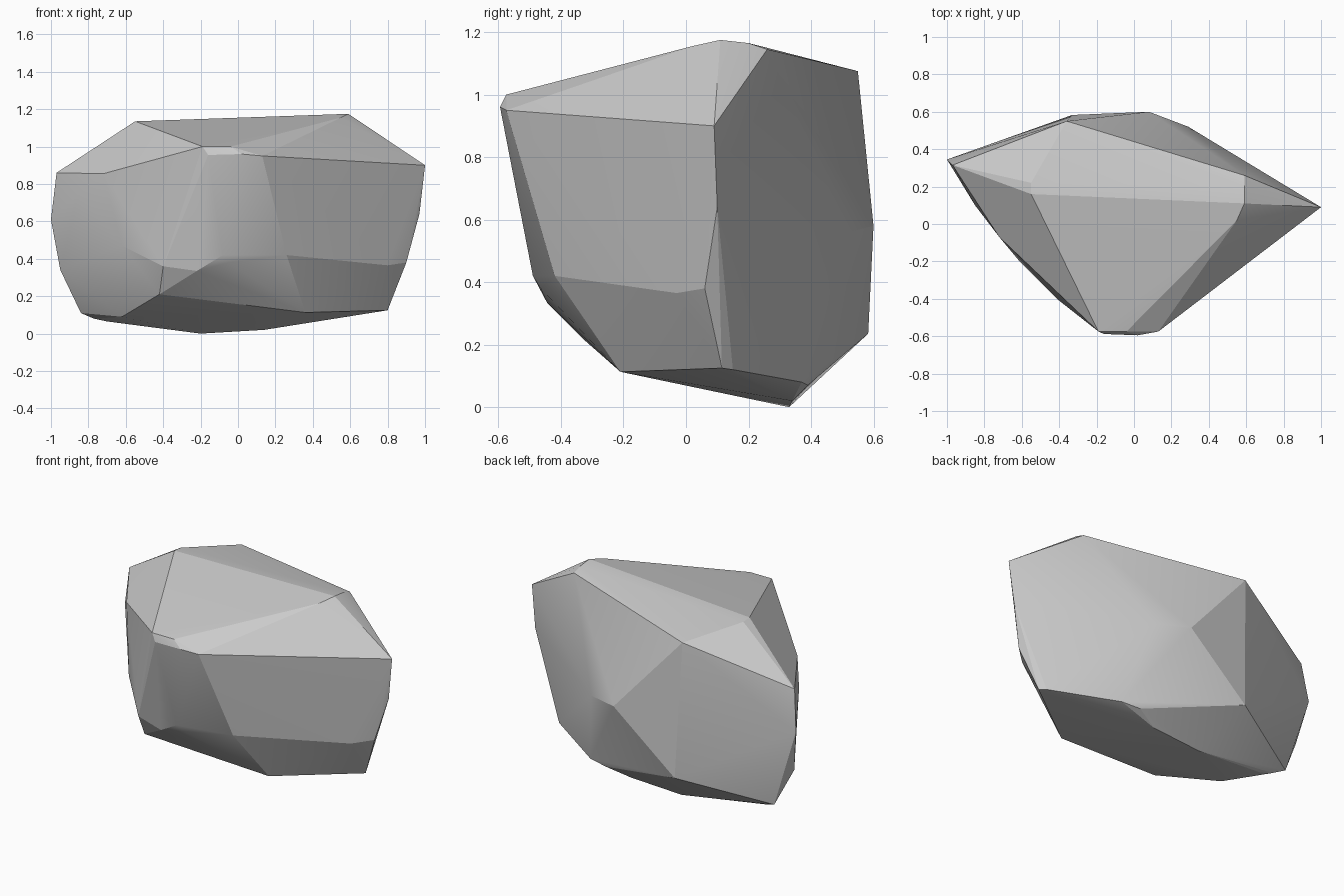
import bpy, bmesh

if "Cube" in bpy.data.objects:
    bpy.data.objects.remove(bpy.data.objects["Cube"])

# Key corners of the faceted boulder, grouped by region; the stone is their convex hull
crown = [(-.55, .16, 1.135), (-.55, .22, 1.13), (-.36, .55, 1.075), (.59, .26, 1.145),
         (.59, .2, 1.165), (.59, .11, 1.175), (.55, .02, 1.155)]
front_lip = [(-.19, -.575, 1.0), (-.04, -.575, 1.0), (.13, -.575, .95),
             (.02, -.595, .96), (-.16, -.588, .955)]
right_edge = [(1, .09, .9), (.97, .1, .64), (.9, .06, .38), (.8, -.03, .365),
              (.8, .115, .125), (.77, .15, .12)]
front_low = [(.26, -.42, .42), (-.08, -.49, .42), (-.05, -.465, .38), (-.22, -.445, .335),
             (-.4, -.41, .36), (-.42, -.32, .21), (.36, -.21, .113)]
left_edge = [(-.97, .315, .86), (-1, .345, .61), (-.95, .29, .34), (-.84, .33, .11),
             (-.72, -.07, .855), (-.85, .1, .75), (-.62, -.19, .47)]
back = [(.08, .6, .58), (.29, .52, .56), (-.33, .583, .235)]
base = [(-.2, .33, 0), (.14, .34, .02), (-.77, .3, .08), (-.7, .28, .065),
        (-.62, .03, .09), (.4, .37, .08), (.28, .39, .07), (-.17, .4, .08)]

bm = bmesh.new()
for group in (crown, front_lip, right_edge, front_low, left_edge, back, base):
    for p in group:
        bm.verts.new(p)
bmesh.ops.convex_hull(bm, input=bm.verts[:])
# Drop unused inner points and merge nearly flat triangles
bmesh.ops.delete(bm, geom=[v for v in bm.verts if not v.link_faces], context='VERTS')
bmesh.ops.dissolve_limit(bm, angle_limit=0.02, verts=bm.verts[:], edges=bm.edges[:])
bmesh.ops.recalc_face_normals(bm, faces=bm.faces[:])

mesh = bpy.data.meshes.new("boulder")
bm.to_mesh(mesh)
bm.free()
boulder = bpy.data.objects.new("boulder", mesh)
bpy.context.collection.objects.link(boulder)

# Soften only the shallow creases
bpy.context.view_layer.objects.active = boulder
boulder.select_set(True)
bpy.ops.object.shade_smooth_by_angle(angle=0.25)
